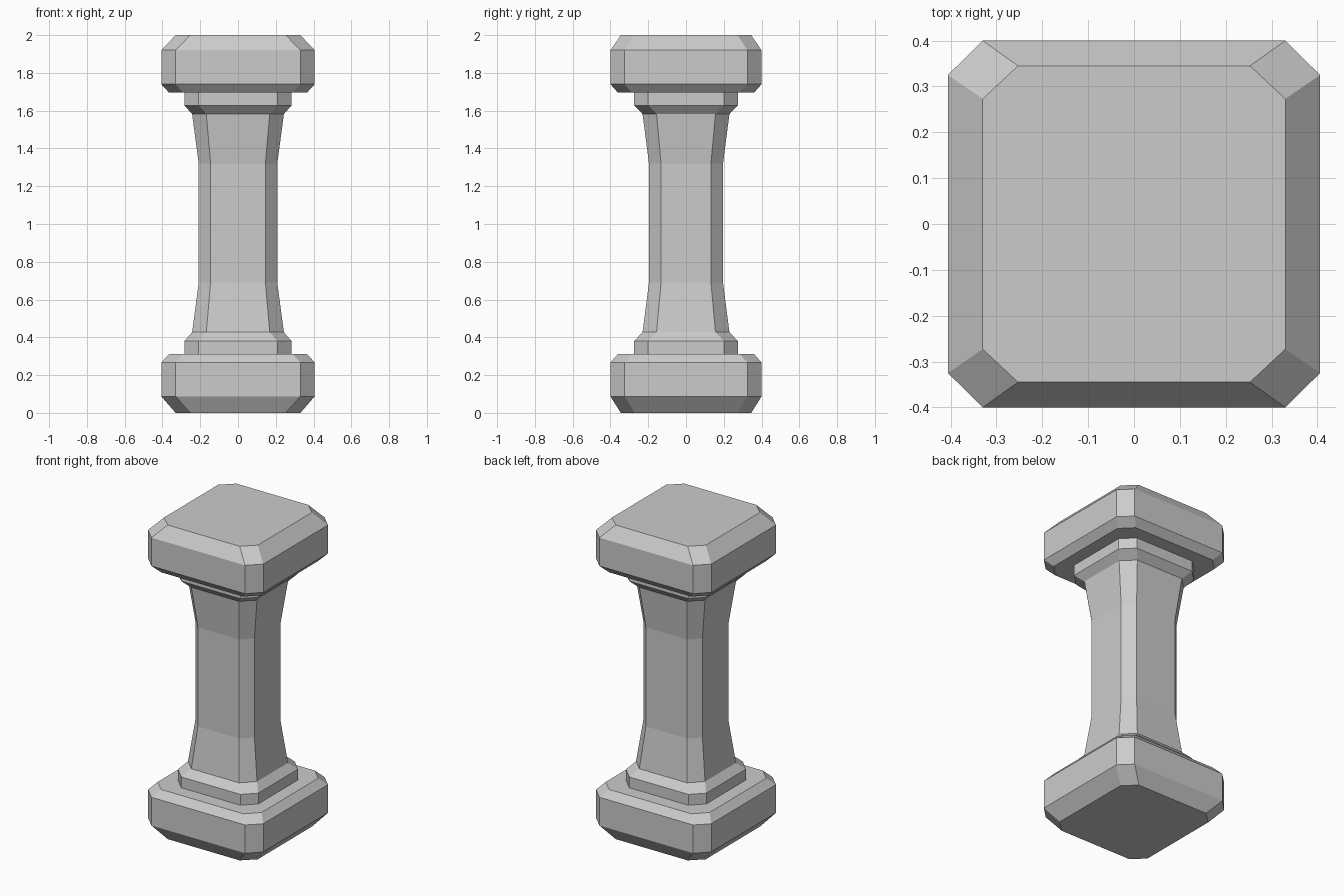
import bpy
import bmesh

if "Cube" in bpy.data.objects:
    bpy.data.objects.remove(bpy.data.objects["Cube"])


def ring(z, hx, hy, cx, cy):
    """Octagon: a rectangle of half sizes hx, hy with corners cut at cx, cy."""
    return [(hx, -cy, z), (hx, cy, z), (cx, hy, z), (-cx, hy, z),
            (-hx, cy, z), (-hx, -cy, z), (-cx, -hy, z), (cx, -hy, z)]


def loft(name, sections, cap=None):
    """Skin stacked octagons; cap is the index of the section to close."""
    bm = bmesh.new()
    loops = [[bm.verts.new(p) for p in ring(*s)] for s in sections]
    for a, b in zip(loops, loops[1:]):
        for i in range(8):
            j = (i + 1) % 8
            bm.faces.new((a[i], a[j], b[j], b[i]))
    if cap is not None:
        loop = loops[cap]
        bm.faces.new(loop if cap else loop[::-1])
    if sections[0][0] > sections[-1][0]:
        bmesh.ops.reverse_faces(bm, faces=[f for f in bm.faces])
    mesh = bpy.data.meshes.new(name)
    bm.to_mesh(mesh)
    bm.free()
    obj = bpy.data.objects.new(name, mesh)
    bpy.context.collection.objects.link(obj)
    return obj


# Cross-sections shared by both ends: half x, half y, corner x, corner y
OUTER = (0.33, 0.345, 0.253, 0.273)
SLAB = (0.406, 0.40, 0.33, 0.325)
LEDGE = (0.365, 0.36, 0.29, 0.285)
COLLAR = (0.283, 0.274, 0.208, 0.2)
NECK = (0.243, 0.23, 0.168, 0.156)
WAIST = (0.208, 0.196, 0.145, 0.132)

# Base slab and top slab, each with a ledge running in to its collar
loft("base_slab", [(0, *OUTER), (0.087, *SLAB), (0.267, *SLAB),
                   (0.312, *LEDGE), (0.312, *COLLAR)], cap=0)
loft("top_slab", [(1.695, *COLLAR), (1.695, *LEDGE), (1.74, *SLAB),
                  (1.92, *SLAB), (2.0, *OUTER)], cap=-1)

# Stepped collars
loft("lower_collar", [(0.312, *COLLAR), (0.381, *COLLAR), (0.427, *NECK)])
loft("upper_collar", [(1.582, *NECK), (1.627, *COLLAR), (1.695, *COLLAR)])

# Waisted shaft
loft("shaft", [(0.427, *NECK), (0.69, *WAIST), (1.32, *WAIST), (1.582, *NECK)])
